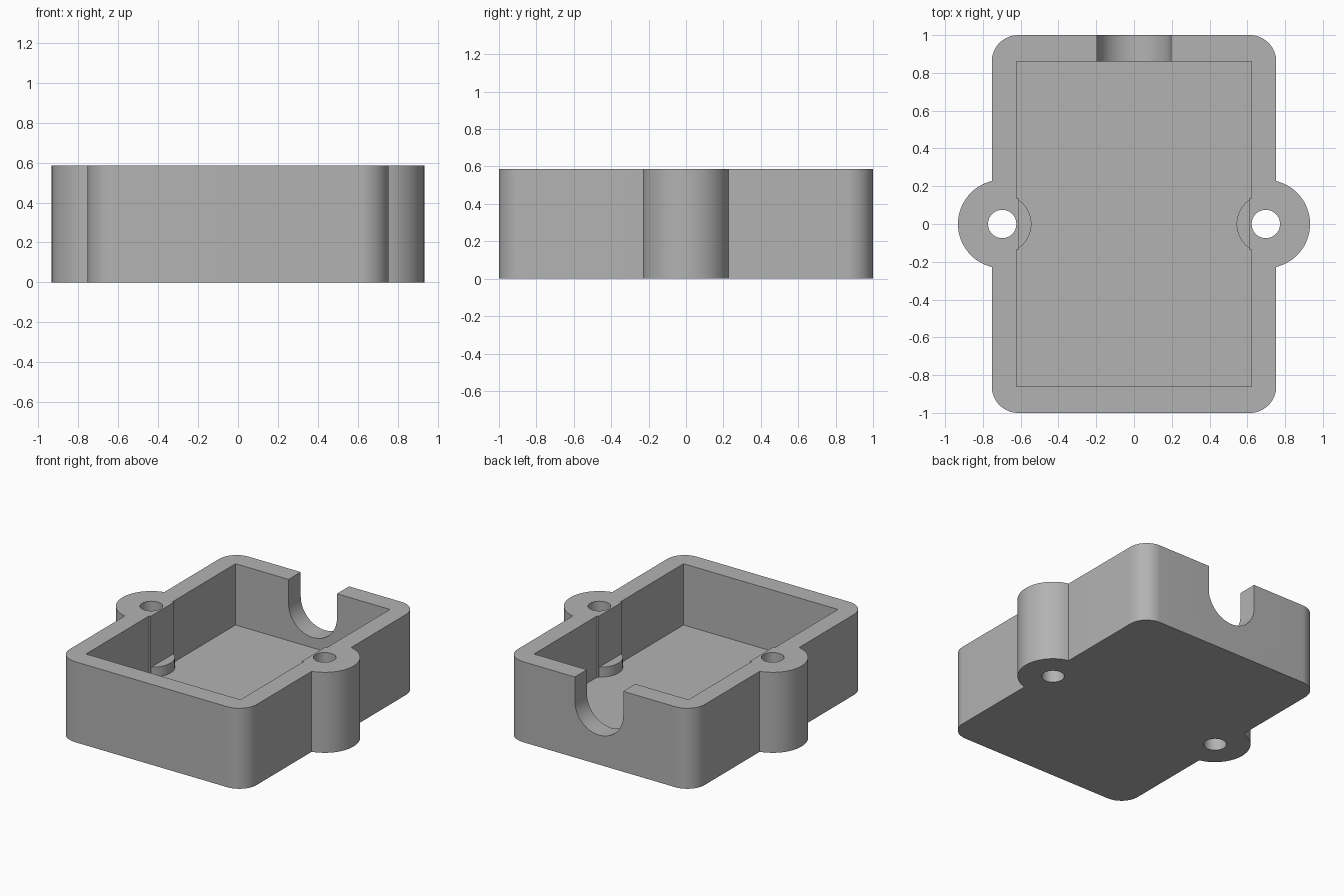
import bpy
import bmesh
from math import cos, sin, pi, radians

cube = bpy.data.objects.get("Cube")
if cube:
    bpy.data.objects.remove(cube, do_unlink=True)

HEIGHT = 0.586
FLOOR = 0.14
HALF_X, HALF_Y = 0.753, 1.0
IN_X, IN_Y = 0.622, 0.86
BOSS_X = 0.698

grey = bpy.data.materials.new("Plain grey")
grey.use_nodes = True
colour = (0.45, 0.45, 0.45, 1)
grey.diffuse_color = colour
grey.node_tree.nodes["Principled BSDF"].inputs["Base Color"].default_value = colour


def arc(cx, cy, r, start, end, steps):
    """Points along an arc, angles in units of pi."""
    return [(cx + r * cos(pi * (start + (end - start) * i / steps)),
             cy + r * sin(pi * (start + (end - start) * i / steps)))
            for i in range(steps + 1)]


def prism(name, outline, low, high, place=lambda a, b, c: (a, b, c)):
    """Extrude a closed outline from low to high."""
    bm = bmesh.new()
    face = bm.faces.new([bm.verts.new(place(a, b, low)) for a, b in outline])
    out = bmesh.ops.extrude_face_region(bm, geom=[face])["geom"]
    origin, tip = place(0, 0, low), place(0, 0, high)
    shift = [t - o for o, t in zip(origin, tip)]
    bmesh.ops.translate(bm, vec=shift,
                        verts=[v for v in out if isinstance(v, bmesh.types.BMVert)])
    bmesh.ops.recalc_face_normals(bm, faces=bm.faces)
    mesh = bpy.data.meshes.new(name)
    bm.to_mesh(mesh)
    bm.free()
    mesh.materials.append(grey)
    obj = bpy.data.objects.new(name, mesh)
    bpy.context.collection.objects.link(obj)
    return obj


def cylinder(name, x, r, low, high, sides=64):
    return prism(name, arc(x, 0, r, 0, 2, sides)[:-1], low, high)


def combine(body, tool, operation):
    """Apply a boolean and drop the tool."""
    mod = body.modifiers.new(tool.name, 'BOOLEAN')
    mod.object = tool
    mod.operation = operation
    mod.solver = 'EXACT'
    bpy.context.view_layer.objects.active = body
    bpy.ops.object.modifier_apply(modifier=mod.name)
    bpy.data.objects.remove(tool, do_unlink=True)


# Rounded block
R = 0.14
cx, cy = HALF_X - R, HALF_Y - R
outline = []
for i, (sx, sy) in enumerate([(1, 1), (-1, 1), (-1, -1), (1, -1)]):
    outline += arc(sx * cx, sy * cy, R, i / 2, i / 2 + 0.5, 16)
case = prism("enclosure_base", outline, 0, HEIGHT)

# Side screw bosses
for s in (-1, 1):
    combine(case, cylinder("screw_boss", s * BOSS_X, 0.234, 0, HEIGHT), 'UNION')

# Cavity, slightly narrowed beside each boss
pad, step = 0.135, IN_X - 0.012
right = [(IN_X, -IN_Y), (IN_X, -pad), (step, -pad), (step, pad), (IN_X, pad), (IN_X, IN_Y)]
cavity = right + [(-x, -y) for x, y in right]
combine(case, prism("cavity", cavity, FLOOR, HEIGHT + 0.2), 'DIFFERENCE')

# Low round ledges on the floor, then screw holes
for s in (-1, 1):
    combine(case, cylinder("floor_ledge", s * BOSS_X, 0.155, 0.06, 0.213), 'UNION')
for s in (-1, 1):
    combine(case, cylinder("screw_hole", s * BOSS_X, 0.075, -0.1, HEIGHT + 0.1, 48), 'DIFFERENCE')

# U-shaped cable notch in the back wall
W = 0.195
notch = arc(0, 0.41, W, 1, 2, 32) + [(W, HEIGHT + 0.1), (-W, HEIGHT + 0.1)]
combine(case, prism("cable_notch", notch, IN_Y - 0.1, HALF_Y + 0.1,
                    lambda a, b, c: (a, c, b)), 'DIFFERENCE')

bpy.ops.object.select_all(action='DESELECT')
case.select_set(True)
bpy.context.view_layer.objects.active = case
bpy.ops.object.shade_smooth_by_angle(angle=radians(30))
